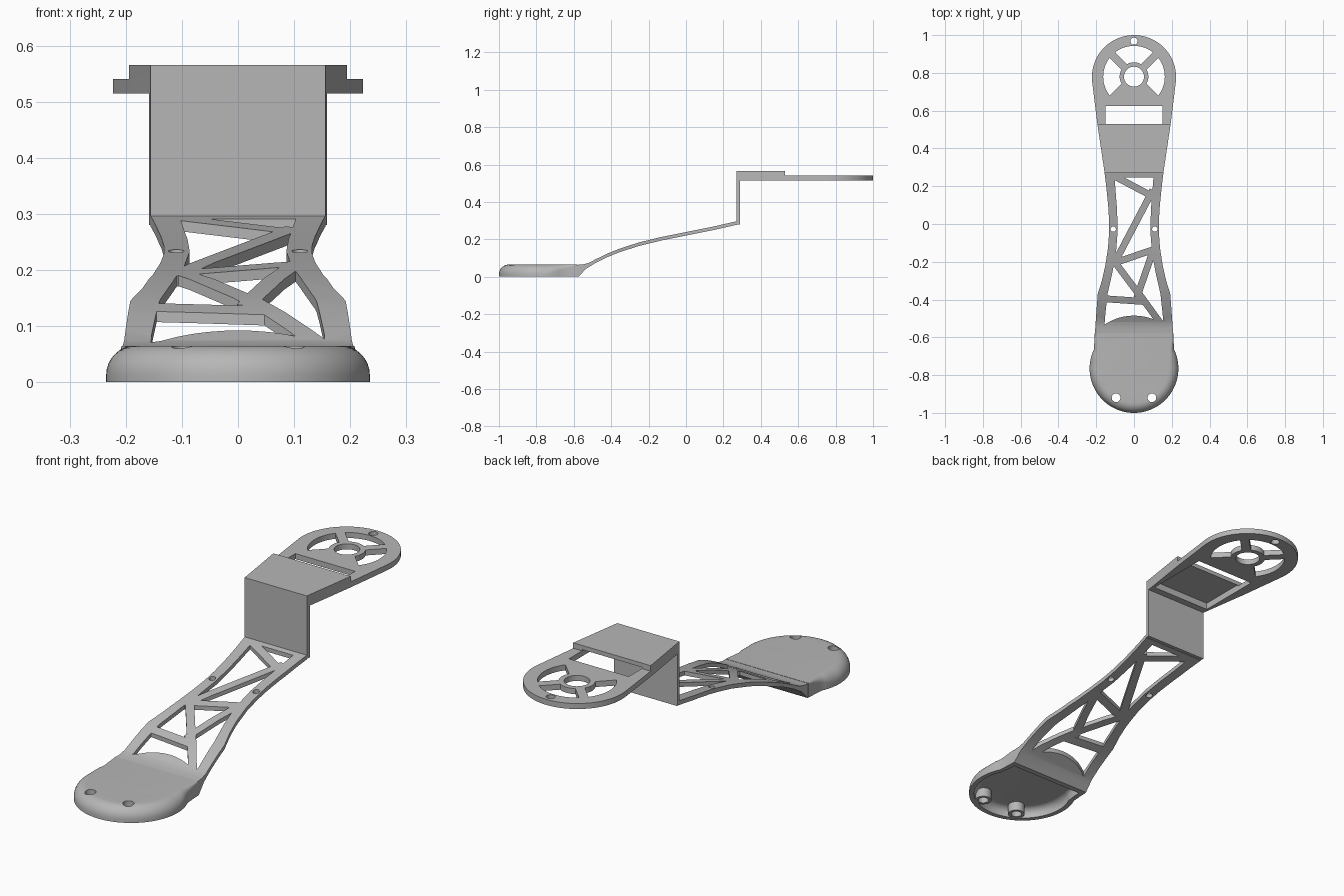
import bpy, bmesh
from math import sin, cos, asin, pi, radians, hypot

cube = bpy.data.objects.get("Cube")
if cube:
    bpy.data.objects.remove(cube, do_unlink=True)

grey = bpy.data.materials.new("plain grey")
grey.use_nodes = True
grey.diffuse_color = (0.47, 0.47, 0.47, 1)
grey.node_tree.nodes["Principled BSDF"].inputs["Base Color"].default_value = grey.diffuse_color


def finish(name, bm):
    bmesh.ops.recalc_face_normals(bm, faces=bm.faces)
    mesh = bpy.data.meshes.new(name)
    bm.to_mesh(mesh)
    bm.free()
    mesh.materials.append(grey)
    ob = bpy.data.objects.new(name, mesh)
    bpy.context.collection.objects.link(ob)
    return ob


def loft(name, rings):
    """Skin closed rings of points and cap both ends."""
    bm = bmesh.new()
    loops = [[bm.verts.new(p) for p in ring] for ring in rings]
    n = len(loops[0])
    for a, b in zip(loops, loops[1:]):
        for i in range(n):
            j = (i + 1) % n
            bm.faces.new((a[i], a[j], b[j], b[i]))
    bm.faces.new(loops[0])
    bm.faces.new(loops[-1])
    return finish(name, bm)


def prism(name, pts, z0=-1, z1=1):
    return loft(name, [[(x, y, z) for x, y in pts] for z in (z0, z1)])


def side_prism(name, pts):
    return loft(name, [[(x, y, z) for y, z in pts] for x in (-0.5, 0.5)])


def arc(cx, cy, r, a0, a1, n):
    return [(cx + r * cos(a0 + (a1 - a0) * i / n), cy + r * sin(a0 + (a1 - a0) * i / n))
            for i in range(n + 1)]


def disc(name, x, y, r, z0=-1, z1=1, n=32):
    return prism(name, arc(x, y, r, 0, 2 * pi, n)[:-1], z0, z1)


def box(name, x, y0, y1, z0, z1):
    return prism(name, [(-x, y0), (x, y0), (x, y1), (-x, y1)], z0, z1)


def boolean(ob, tool, operation="DIFFERENCE"):
    mod = ob.modifiers.new("cut", "BOOLEAN")
    mod.operation, mod.solver, mod.object = operation, "EXACT", tool
    bpy.context.view_layer.objects.active = ob
    bpy.ops.object.modifier_apply(modifier=mod.name)
    bpy.data.objects.remove(tool, do_unlink=True)


def mirrored(half):
    return half + [(-x, y) for x, y in reversed(half)]


# Plan outline of the arm and the round-ended mount
def outline():
    side = [(0.208, -0.62), (0.205, -0.55), (0.198, -0.45), (0.192, -0.37), (0.17, -0.3),
            (0.152, -0.22), (0.138, -0.13), (0.132, -0.05), (0.132, 0.02), (0.137, 0.1),
            (0.147, 0.2), (0.157, 0.28), (0.194, 0.53)]
    head = arc(0, 0.777, 0.223, radians(-9), radians(189), 56)
    return prism("outline", side + head + [(-x, y) for x, y in reversed(side)])


# Curved arm
top = [(-0.59, 0.063), (-0.55, 0.066), (-0.52, 0.074), (-0.48, 0.095), (-0.42, 0.124),
       (-0.356, 0.15), (-0.25, 0.184), (-0.13, 0.213), (0, 0.239), (0.14, 0.267), (0.272, 0.297)]
under = [(y, z - 0.019) for y, z in reversed(top[3:])]
arm = side_prism("lattice_arm", top + under + [(-0.535, 0.042), (-0.575, 0), (-0.59, 0)])
boolean(arm, outline(), "INTERSECT")

# Open lattice: one long window less its bars
window = prism("window", mirrored([(0.157, -0.57), (0.154, -0.5), (0.14, -0.37), (0.115, -0.26),
                                   (0.095, -0.15), (0.086, -0.03), (0.09, 0.08), (0.103, 0.247)]))
bars = [(-0.12, 0.262, 0.12, 0.135), (0.1, 0.18, -0.11, -0.22), (-0.13, -0.215, 0.12, -0.13),
        (0.105, -0.13, 0.015, -0.39), (-0.11, -0.19, 0.04, -0.39), (-0.17, -0.395, 0.05, -0.41),
        (0.02, -0.36, 0.165, -0.56)]
for x0, y0, x1, y1 in bars:
    d = hypot(x1 - x0, y1 - y0) / 0.018
    nx, ny = (y0 - y1) / d, (x1 - x0) / d
    boolean(window, prism("bar", [(x0 + nx, y0 + ny), (x0 - nx, y0 - ny),
                                  (x1 - nx, y1 - ny), (x1 + nx, y1 + ny)], -2, 2))
boolean(window, disc("foot_edge", 0, -0.765, 0.28, -2, 2, 64))
boolean(arm, window)
for s in (-1, 1):
    boolean(arm, disc("arm_hole", s * 0.11, -0.027, 0.014))

# Step wall, raised block and mounting plate
mount = side_prism("step_and_mount", [(0.27, 0.28), (0.27, 0.565), (0.53, 0.565), (0.53, 0.54),
                                      (1.1, 0.54), (1.1, 0.515), (0.288, 0.515), (0.288, 0.28)])
boolean(mount, outline(), "INTERSECT")
boolean(mount, box("pocket", 0.15, 0.32, 0.624, 0.4, 0.546))
boolean(mount, disc("end_hole", 0, 0.968, 0.019))
boolean(mount, disc("hub_hole", 0, 0.78, 0.053))
for k in range(3):
    mid, edge = k * pi / 2, pi / 4
    a, b = edge - asin(0.02 / 0.163), edge - asin(0.02 / 0.076)
    boolean(mount, prism("wheel_slot", arc(0, 0.78, 0.163, mid - a, mid + a, 14)
                         + arc(0, 0.78, 0.076, mid + b, mid - b, 8)))


# Domed foot pad, its rounded rim fading out towards the neck
def pad(name, inset, height, rear, base):
    cy, r = -0.765, 0.235 - inset
    neck = [(0.208 - inset, rear), (0.209 - inset, (rear - 0.65) / 2)]
    pts = neck + arc(0, cy, r, radians(25), radians(-205), 56)
    pts += [(-x, y) for x, y in reversed(neck)]
    rings = [[(x, y, base) for x, y in pts]]
    for i in range(9):
        t = i / 8 * pi / 2
        ring = []
        for x, y in pts:
            fade = min(1, max(0.05, (-0.58 - y) / 0.16))
            e = (0.052 - inset * 0.8) * fade
            d = hypot(x, y - cy)
            k = e * (1 - cos(t)) / d
            ring.append((x * (1 - k), y - (y - cy) * k if y < -0.66 else y,
                         height - e * (1 - sin(t))))
        rings.append(ring)
    return loft(name, rings)


foot = pad("foot_pad", 0, 0.065, -0.58, 0)
boolean(foot, pad("cavity", 0.022, 0.044, -0.6, -0.02))
for s in (-1, 1):
    boolean(foot, disc("boss", s * 0.095, -0.92, 0.036, 0.001, 0.047), "UNION")
    boolean(foot, disc("foot_hole", s * 0.095, -0.92, 0.023))

bpy.ops.object.select_all(action="DESELECT")
for ob in (arm, mount, foot):
    ob.select_set(True)
bpy.context.view_layer.objects.active = foot
bpy.ops.object.shade_smooth_by_angle(angle=radians(28))
